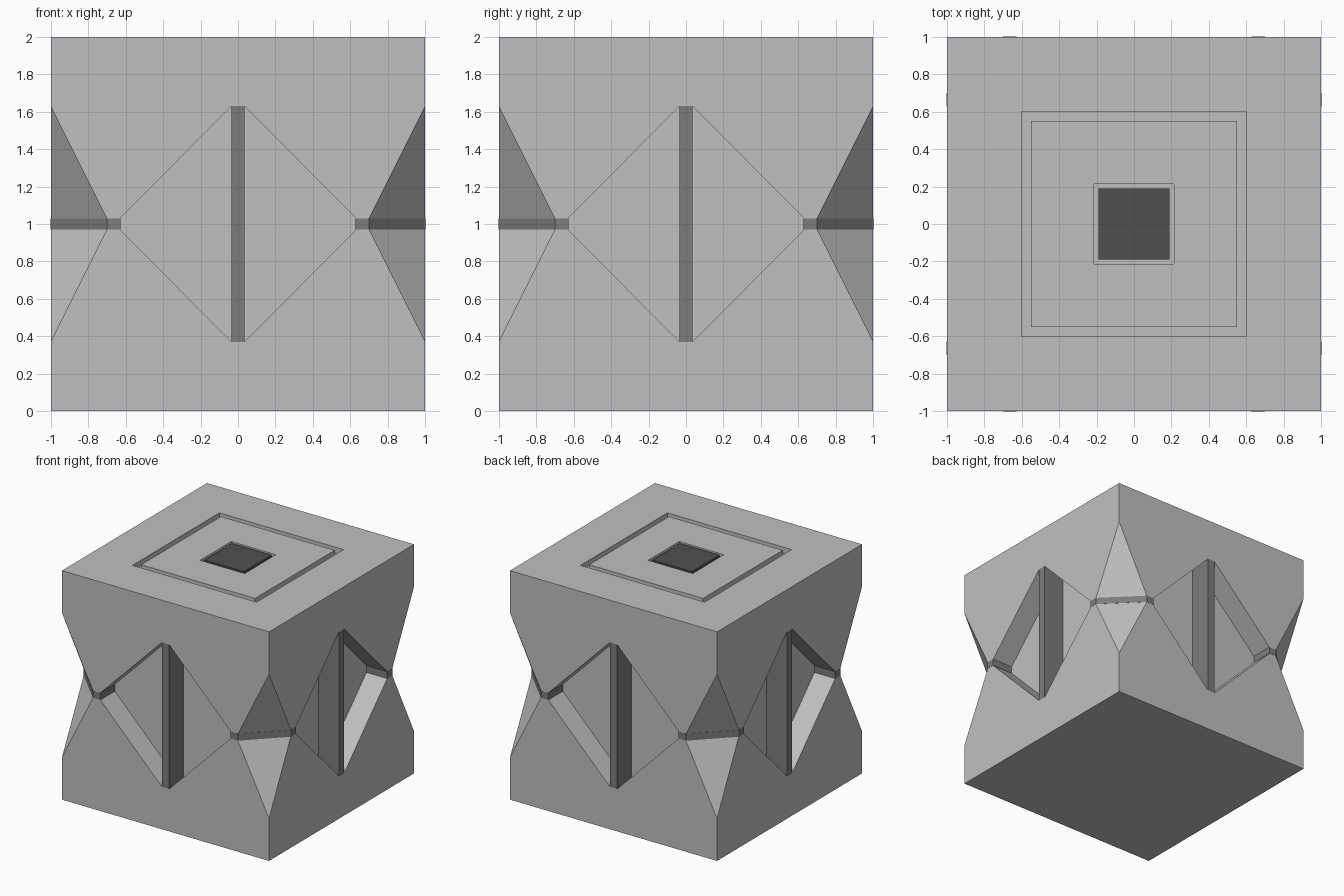
import bpy, bmesh, math
from mathutils import Matrix, Vector

if "Cube" in bpy.data.objects:
    bpy.data.objects.remove(bpy.data.objects["Cube"])


def material(name, v):
    m = bpy.data.materials.new(name)
    m.diffuse_color = (v, v, v, 1)
    m.use_nodes = True
    m.node_tree.nodes["Principled BSDF"].inputs["Base Color"].default_value = m.diffuse_color
    return m


GREY = material("light grey", 0.53)
TRIM = material("dark grey", 0.2)
BLACK = material("charcoal", 0.08)


def hull(bm, pts, turn=0):
    """Add the convex hull of pts, turned about z by quarter turns."""
    part = bmesh.new()
    rot = Matrix.Rotation(turn * math.pi / 2, 3, 'Z')
    for p in pts:
        part.verts.new(rot @ Vector(p))
    bmesh.ops.convex_hull(part, input=part.verts[:])
    bmesh.ops.dissolve_limit(part, angle_limit=0.001,
                             verts=part.verts[:], edges=part.edges[:])
    bmesh.ops.recalc_face_normals(part, faces=part.faces[:])
    tmp = bpy.data.meshes.new("tmp")
    part.to_mesh(tmp)
    part.free()
    bm.from_mesh(tmp)
    bpy.data.meshes.remove(tmp)


def box(x0, x1, y0, y1, z0, z1):
    return [(x, y, z) for x in (x0, x1) for y in (y0, y1) for z in (z0, z1)]


def plate(r, z0, z1):
    return box(-r, r, -r, r, z0, z1)


def make(name, bm, mat):
    me = bpy.data.meshes.new(name)
    bm.to_mesh(me)
    bm.free()
    me.materials.append(mat)
    ob = bpy.data.objects.new(name, me)
    bpy.context.collection.objects.link(ob)
    return ob


def cut(ob, bm):
    cutter = make("cutter", bm, GREY)
    cutter.hide_render = True
    mod = ob.modifiers.new("cut", 'BOOLEAN')
    mod.operation = 'DIFFERENCE'
    mod.solver = 'EXACT'
    mod.object = cutter
    bpy.context.view_layer.objects.active = ob
    bpy.ops.object.modifier_apply(modifier=mod.name)
    bpy.data.objects.remove(cutter)


# Side sections: diamond recess and waist notch at each upright corner
LOW, HIGH, B0, B1 = 0.37, 1.63, 0.97, 1.03
BAR, TIP, NOTCH, DEPTH = 0.035, 0.63, 0.7, 0.2
diamond = [(s * x, y, z) for s in (-1, 1) for y in (-1.5, -1 + DEPTH)
           for x, z in ((BAR, HIGH), (TIP, B1), (TIP, B0), (BAR, LOW))]
corner = [(1, -1, HIGH), (1, -1, LOW)]
corner += [p for z in (B0, B1) for p in ((NOTCH, -1, z), (1, -NOTCH, z))]
corner += [(x + 0.5, y - 0.5, z) for x, y, z in corner]

# Body block
bm = bmesh.new()
hull(bm, plate(1, 0, 2))
body = make("body", bm, GREY)
bm = bmesh.new()
for k in range(4):
    hull(bm, diamond, k)
    hull(bm, corner, k)
hull(bm, plate(0.6, 1.95, 2.5))
cut(body, bm)

# Top panel inside the square groove, with a pocket for the dark plate
bm = bmesh.new()
hull(bm, plate(0.55, 1.94, 2))
panel = make("top_panel", bm, GREY)
bm = bmesh.new()
hull(bm, plate(0.215, 1.97, 2.5))
cut(panel, bm)
bm = bmesh.new()
hull(bm, plate(0.19, 1.965, 2))
make("top_centre_plate", bm, BLACK)

# Upright bars across the diamond recesses
bm = bmesh.new()
for k in range(4):
    hull(bm, box(-BAR, BAR, -1, -1 + DEPTH + 0.01, LOW, HIGH), k)
make("side_bars", bm, TRIM)

# Corner bands joining neighbouring recesses through the notch, just proud
e = 0.001
plan = [(TIP - e, -1 - e), (NOTCH + e, -1 - e), (1 + e, -NOTCH - e),
        (1 + e, -TIP + e), (1 - DEPTH, -TIP + e), (TIP - e, -1 + DEPTH)]
bm = bmesh.new()
for k in range(4):
    hull(bm, [(x, y, z) for x, y in plan for z in (B0, B1)], k)
make("corner_bands", bm, TRIM)
